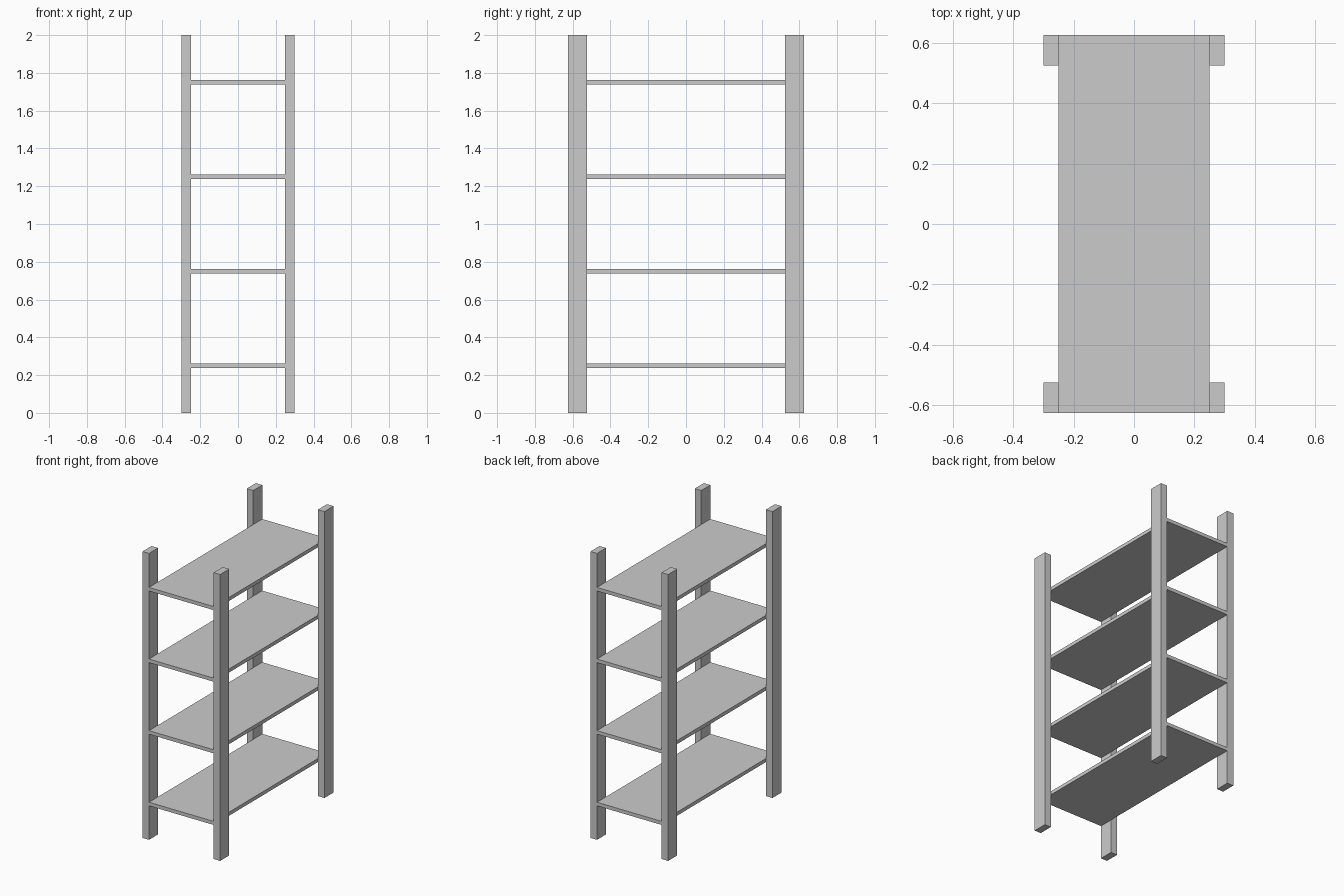
import bpy
import bmesh

cube = bpy.data.objects.get("Cube")
if cube:
    bpy.data.objects.remove(cube, do_unlink=True)

# Single plain grey finish
GREY = (0.6, 0.6, 0.6, 1.0)
grey = bpy.data.materials.new("plain_grey")
grey.use_nodes = True
grey.diffuse_color = GREY
grey.node_tree.nodes["Principled BSDF"].inputs["Base Color"].default_value = GREY


def add_box(name, size, centre):
    """Add a flat-shaded box of the given size."""
    mesh = bpy.data.meshes.new(name)
    bm = bmesh.new()
    bmesh.ops.create_cube(bm, size=1)
    bmesh.ops.scale(bm, vec=size, verts=bm.verts)
    bm.to_mesh(mesh)
    bm.free()
    mesh.materials.append(grey)
    box = bpy.data.objects.new(name, mesh)
    box.location = centre
    bpy.context.collection.objects.link(box)


HALF_WIDTH, HALF_DEPTH, HEIGHT = 0.25, 0.625, 2.0
POST_X, POST_Y = 0.05, 0.1
SHELF_THICKNESS = 0.025

# Four corner posts, standing outside the shelf sides
for x_name, sx in (("left", 1), ("right", -1)):
    for y_name, sy in (("front", -1), ("back", 1)):
        add_box(f"{y_name}_{x_name}_post", (POST_X, POST_Y, HEIGHT),
                (sx * (HALF_WIDTH + POST_X / 2),
                 sy * (HALF_DEPTH - POST_Y / 2), HEIGHT / 2))

# Four evenly spaced shelves between the posts
for i in range(4):
    add_box(f"shelf_{i + 1}", (2 * HALF_WIDTH, 2 * HALF_DEPTH, SHELF_THICKNESS),
            (0, 0, 0.25 + 0.5 * i))
